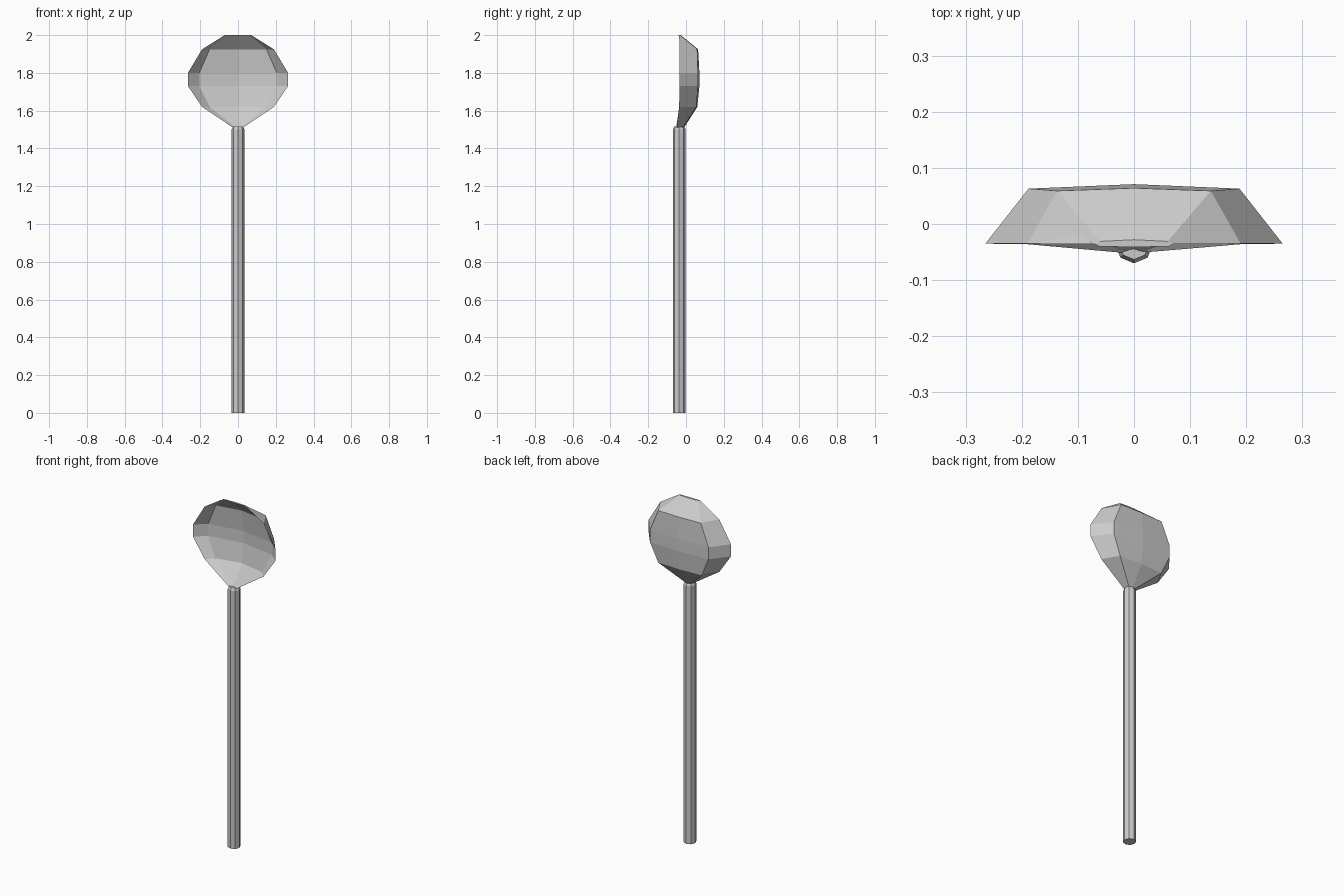
import bpy, bmesh
from math import pi
from mathutils import Matrix

if "Cube" in bpy.data.objects:
    bpy.data.objects.remove(bpy.data.objects["Cube"])


def finish(bm, name):
    bmesh.ops.recalc_face_normals(bm, faces=bm.faces[:])
    me = bpy.data.meshes.new(name)
    bm.to_mesh(me)
    bm.free()
    ob = bpy.data.objects.new(name, me)
    bpy.context.collection.objects.link(ob)
    return ob


# handle: eight-sided rod with a slightly pinched top
bm = bmesh.new()
H = 1.515
bmesh.ops.create_cone(bm, cap_ends=True, segments=8, radius1=0.034, radius2=0.034, depth=H,
                      matrix=Matrix.Translation((0, -0.036, H / 2)))
top = [f for f in bm.faces if f.normal.z > 0.9]
side_edges = [e for e in bm.edges if abs(e.verts[0].co.z - e.verts[1].co.z) > 1]
bmesh.ops.bisect_plane(bm, geom=bm.verts[:] + bm.edges[:] + bm.faces[:],
                       plane_co=(0, 0, 1.5), plane_no=(0, 0, 1))
for v in bm.verts:
    if v.co.z > 1.51:
        v.co.x *= 0.8
        v.co.y = -0.036 + (v.co.y + 0.036) * 0.8
finish(bm, "handle")

# bowl: hollow sections lofted upward from the neck to the tip
# z, rim x, rim y, back x, back y, back centre y, floor x, floor y, floor centre y
rows = [
    (1.51, 0.026, -0.050, 0.018, -0.018, -0.010, 0.012, -0.052, -0.048),
    (1.62, 0.190, -0.036, 0.140, 0.055, 0.060, 0.150, 0.005, 0.034),
    (1.73, 0.265, -0.035, 0.188, 0.063, 0.071, 0.205, 0.018, 0.052),
    (1.80, 0.265, -0.035, 0.188, 0.063, 0.071, 0.205, 0.018, 0.052),
    (1.925, 0.190, -0.035, 0.137, 0.059, 0.064, 0.150, 0.010, 0.036),
    (2.00, 0.070, -0.036, 0.060, -0.031, -0.028, 0.062, -0.040, -0.041),
]
bm = bmesh.new()
rings = []
for z, rx, ry, bx, by, bc, fx, fy, fc in rows:
    section = [(-rx, ry), (-bx, by), (0, bc), (bx, by), (rx, ry), (fx, fy), (0, fc), (-fx, fy)]
    rings.append([bm.verts.new((x, y, z)) for x, y in section])
for a, b in zip(rings, rings[1:]):
    for i in range(8):
        j = (i + 1) % 8
        bm.faces.new((a[i], a[j], b[j], b[i]))
bm.faces.new(rings[0])
bm.faces.new(rings[-1])
finish(bm, "bowl")
